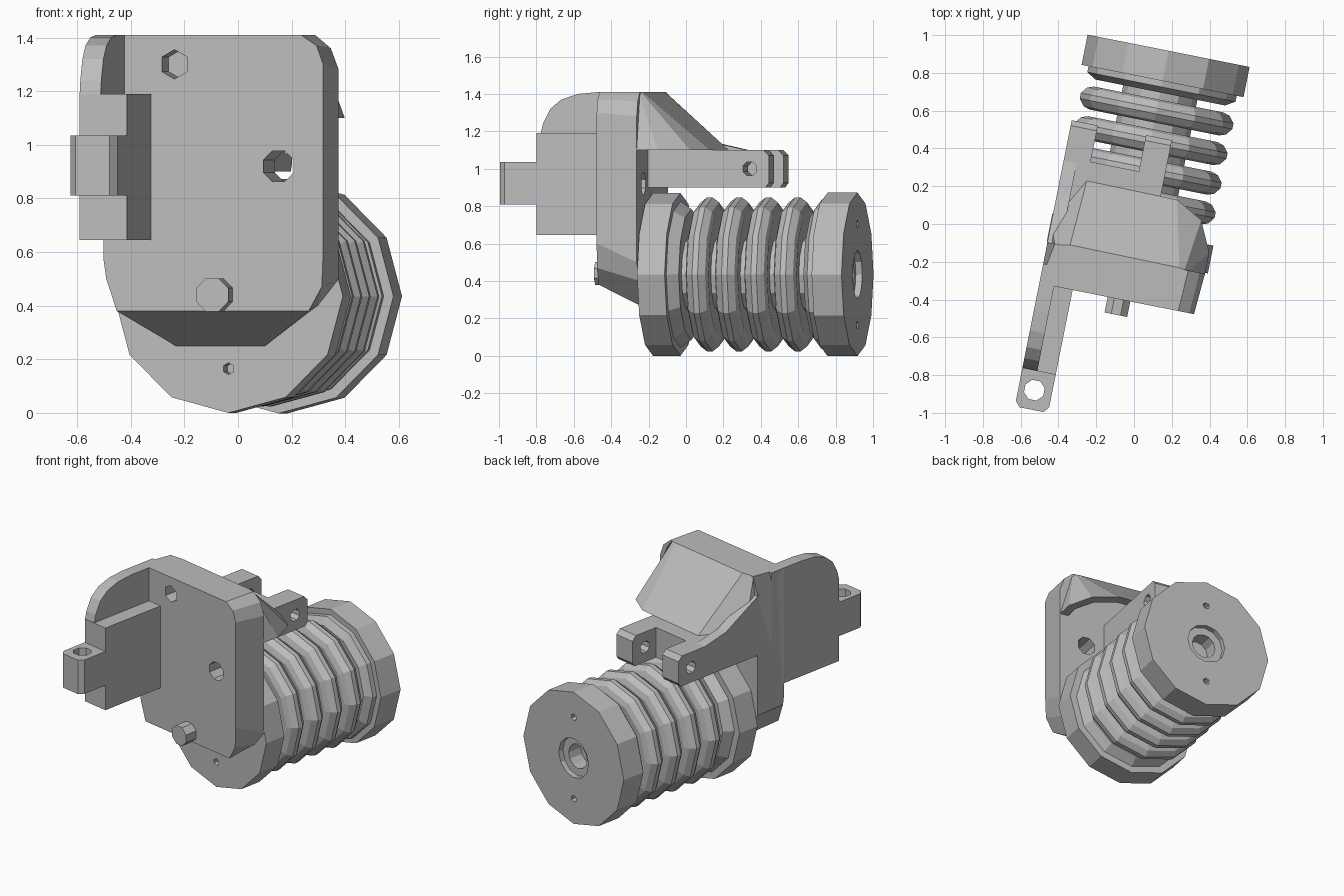
import bpy
import bmesh
import math
from mathutils import Vector

cube = bpy.data.objects.get("Cube")
if cube:
    bpy.data.objects.remove(cube)

YAW = math.radians(-11.3)   # whole assembly is turned about z
AXIS_Z = 0.435              # spool axle height

grey = bpy.data.materials.new("plain grey")
grey.use_nodes = True
COLOUR = (0.5, 0.5, 0.5, 1)
grey.diffuse_color = COLOUR
grey.node_tree.nodes["Principled BSDF"].inputs["Base Color"].default_value = COLOUR


def finish(name, bm):
    bmesh.ops.remove_doubles(bm, verts=bm.verts, dist=1e-4)
    bmesh.ops.recalc_face_normals(bm, faces=bm.faces)
    me = bpy.data.meshes.new(name)
    bm.to_mesh(me)
    bm.free()
    me.materials.append(grey)
    ob = bpy.data.objects.new(name, me)
    bpy.context.collection.objects.link(ob)
    ob.rotation_euler.z = YAW
    return ob


def loft(name, rings):
    """Skin a list of equal-length point rings and cap both ends."""
    bm = bmesh.new()
    loops = [[bm.verts.new(p) for p in ring] for ring in rings]
    for a, b in zip(loops, loops[1:]):
        for i in range(len(a)):
            j = (i + 1) % len(a)
            bm.faces.new((a[i], a[j], b[j], b[i]))
    bm.faces.new(loops[0])
    bm.faces.new(loops[-1])
    return finish(name, bm)


def place(axis, p, q, d):
    return {"x": (d, p, q), "y": (p, d, q), "z": (p, q, d)}[axis]


def prism(name, pts, axis, a, b):
    return loft(name, [[place(axis, p, q, d) for p, q in pts] for d in (a, b)])


def box(name, x, y, z):
    pts = [(x[0], y[0]), (x[1], y[0]), (x[1], y[1]), (x[0], y[1])]
    return prism(name, pts, "z", *z)


def rod(name, axis, p, q, r, a, b, sides=8):
    pts = []
    for i in range(sides):
        t = math.tau * (i + 0.5) / sides
        pts.append((p + r * math.cos(t), q + r * math.sin(t)))
    return prism(name, pts, axis, a, b)


def cut(target, *cutters):
    for c in cutters:
        m = target.modifiers.new("cut", "BOOLEAN")
        m.operation = "DIFFERENCE"
        m.object = c
        c.hide_render = True
        c.hide_viewport = True
        c.display_type = "WIRE"


def bake(target):
    """Apply the cuts and drop the cutters."""
    bpy.context.view_layer.update()
    ev = target.evaluated_get(bpy.context.evaluated_depsgraph_get())
    me = bpy.data.meshes.new_from_object(ev)
    cutters = [m.object for m in target.modifiers]
    target.modifiers.clear()
    target.data = me
    for c in cutters:
        bpy.data.objects.remove(c)


# Spool: one revolved profile of end discs, rounded ribs and core
profile = [(0, -0.18), (0.435, -0.18), (0.435, -0.03), (0.39, -0.03), (0.35, 0.03), (0.2, 0.015)]
for k in range(4):
    c = 0.13 + 0.16 * k
    profile += [(0.2, c - 0.045), (0.35, c - 0.062), (0.385, c - 0.05), (0.412, c - 0.015),
                (0.412, c + 0.015), (0.385, c + 0.05), (0.35, c + 0.062), (0.2, c + 0.045)]
profile += [(0.2, 0.725), (0.35, 0.71), (0.4, 0.74), (0.4, 0.772), (0.437, 0.772), (0.437, 0.935),
            (0.13, 0.935), (0.13, 0.9), (0.08, 0.9), (0.08, 0.8), (0, 0.8)]
bm = bmesh.new()
verts = [bm.verts.new((r, v, AXIS_Z)) for r, v in profile]
edges = [bm.edges.new(pair) for pair in zip(verts, verts[1:])]
bmesh.ops.spin(bm, geom=verts + edges, cent=(0, 0, AXIS_Z), axis=(0, 1, 0),
               angle=math.tau, steps=12, use_merge=True)
spool = finish("ribbed_spool", bm)
for side in (-1, 1):
    for a, b in ((-0.3, -0.1), (0.87, 1.0)):
        cut(spool, rod("pin_hole", "y", 0, AXIS_Z + side * 0.27, 0.022, a, b, 6))
bake(spool)

# Face plate with rounded corners and a slanted lower edge
FRONT, BACK = -0.406, -0.185
front_ring = [(-0.38, 0.38), (0.35, 0.38), (0.40, 0.47), (0.405, 0.6), (0.405, 1.3),
              (0.38, 1.37), (0.32, 1.41), (-0.43, 1.41), (-0.43, 0.57), (-0.42, 0.5)]
back_ring = [(-0.2, 0.25), (0.14, 0.25), (0.34, 0.40), (0.42, 0.5), (0.42, 1.28),
             (0.39, 1.36), (0.33, 1.41), (-0.39, 1.41), (-0.43, 1.3), (-0.43, 0.5)]
plate = loft("face_plate", [[(x, d, z) for x, z in ring]
                            for d, ring in ((FRONT, front_ring), (BACK, back_ring))])
cut(plate, rod("through_hole", "y", 0.235, 0.92, 0.062, -0.6, 0),
    rod("blind_hole", "y", -0.16, 1.3, 0.055, -0.6, -0.28, 6))
bake(plate)

# Axle end on the front
rod("axle_end", "y", 0, 0.44, 0.066, -0.49, -0.17)

# Sloped hood behind the plate, hollow and open underneath
lower = [(-0.43, -0.2), (0.42, -0.2), (0.42, -0.07), (0.345, 0.09), (0.2, 0.17),
         (-0.29, 0.175), (-0.43, -0.08)]
upper = [(-0.39, -0.2), (0.33, -0.2), (0.33, -0.195), (0.31, -0.185), (0.28, -0.18),
         (-0.31, -0.175), (-0.39, -0.19)]
hood = loft("hood", [[(x, y, 1.1) for x, y in lower], [(x, y, 1.41) for x, y in upper]])
hollow = [[(x * 0.88, y * 0.85 - 0.02, z) for x, y in ring]
          for ring, z in ((lower, 1.08), (upper, 1.36))]
cut(hood, loft("hood_hollow", hollow))
bake(hood)

# Side block and the thin curved wall above it
box("side_block", (-0.43, -0.25), (-0.864, -0.3), (0.645, 1.19))
wall = [(-0.864, 1.18), (-0.85, 1.24), (-0.81, 1.32), (-0.75, 1.37), (-0.66, 1.4),
        (-0.55, 1.41), (-0.3, 1.41), (-0.3, 1.18)]
prism("curved_wall", wall, "x", -0.43, -0.35)

# Hinge lug with upright hole
lug_shape = [(-0.43, -0.85), (-0.43, -1.04), (-0.405, -1.07), (-0.275, -1.07),
             (-0.25, -1.04), (-0.25, -0.85)]
lug = prism("hinge_lug", lug_shape, "z", 0.81, 1.035)
cut(lug, rod("lug_hole", "z", -0.345, -0.966, 0.056, 0.7, 1.2))
bake(lug)

# Rear fork: bridge and two drilled arms
box("fork_bridge", (-0.4, 0.1), (-0.2, 0.278), (0.9, 1.1))
arm = [(-0.2, 0.9), (0.455, 0.9), (0.474, 0.925), (0.474, 1.07), (0.445, 1.1), (-0.2, 1.1)]
for name, a, b in (("outer_fork_arm", -0.431, -0.29), ("inner_fork_arm", -0.03, 0.11)):
    fork = prism(name, arm, "x", a, b)
    cut(fork, rod("fork_hole", "x", 0.37, 1.0, 0.04, a - 0.1, b + 0.1))
    bake(fork)
# Gusset easing the outer arm up into the hood
prism("arm_gusset", [(-0.2, 1.09), (0.3, 1.09), (0.08, 1.14), (-0.2, 1.3)], "x", -0.431, -0.36)
